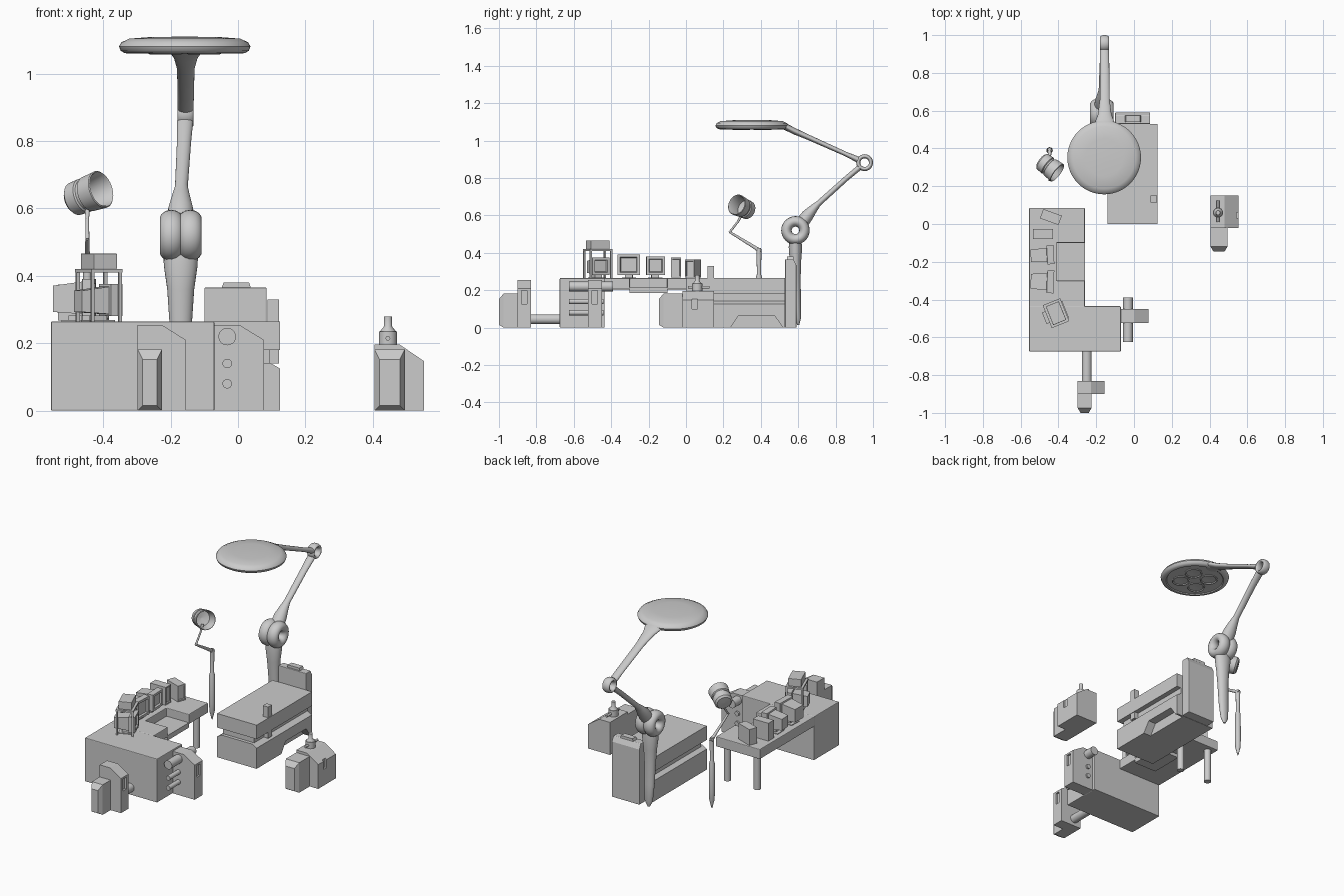
import bpy, bmesh, math
from mathutils import Vector, Matrix

if "Cube" in bpy.data.objects:
    bpy.data.objects.remove(bpy.data.objects["Cube"])


def make(name, verts, faces, smooth=False, bevel=0, mat=None):
    me = bpy.data.meshes.new(name)
    me.from_pydata([tuple(v) for v in verts], [], faces)
    bm = bmesh.new()
    bm.from_mesh(me)
    bmesh.ops.recalc_face_normals(bm, faces=bm.faces)
    bm.to_mesh(me)
    bm.free()
    ob = bpy.data.objects.new(name, me)
    bpy.context.collection.objects.link(ob)
    if mat:
        ob.matrix_world = mat
    if bevel:
        m = ob.modifiers.new("bevel", 'BEVEL')
        m.width, m.segments = bevel, 2
    if smooth:
        bpy.ops.object.select_all(action='DESELECT')
        bpy.context.view_layer.objects.active = ob
        ob.select_set(True)
        bpy.ops.object.shade_smooth_by_angle(angle=math.radians(40))
    return ob


def rings(name, loops, smooth=False, bevel=0, mat=None):
    """Skin a list of equal-length loops and cap both ends."""
    n = len(loops[0])
    f = [(i * n + j, i * n + (j + 1) % n, (i + 1) * n + (j + 1) % n, (i + 1) * n + j)
         for i in range(len(loops) - 1) for j in range(n)]
    f += [tuple(range(n)), tuple(range((len(loops) - 1) * n, len(loops) * n))]
    return make(name, [v for l in loops for v in l], f, smooth, bevel, mat)


def rect(x, y0, y1, z0, z1):
    return [(x, y0, z0), (x, y1, z0), (x, y1, z1), (x, y0, z1)]


def box(name, x0, x1, y0, y1, z0, z1, bevel=0, mat=None):
    return rings(name, [rect(x0, y0, y1, z0, z1), rect(x1, y0, y1, z0, z1)], False, bevel, mat)


def prism(name, pts, axis, a, b, bevel=0):
    """Extrude a 2D outline along an axis from a to b."""
    put = {'x': lambda p, c: (c, *p), 'y': lambda p, c: (p[0], c, p[1]), 'z': lambda p, c: (*p, c)}[axis]
    return rings(name, [[put(p, c) for p in pts] for c in (a, b)], False, bevel)


def loft(name, pts, n=24):
    """Tube through (x, y, z, half width, half depth) points."""
    P = [Vector(p[:3]) for p in pts]
    loops = []
    for i, p in enumerate(pts):
        t = (P[min(i + 1, len(P) - 1)] - P[max(i - 1, 0)]).normalized()
        u = Vector((1, 0, 0)) if abs(t.x) < .95 else Vector((0, 1, 0))
        u = (u - t * u.dot(t)).normalized()
        v = t.cross(u)
        loops.append([P[i] + u * p[3] * math.cos(a) + v * p[4] * math.sin(a)
                      for a in (2 * math.pi * k / n for k in range(n))])
    return rings(name, loops, True)


def lathe(name, profile, mat, n=40):
    """Revolve (radius, height) around local z."""
    loops = [[(r * math.cos(a), r * math.sin(a), z) for a in (2 * math.pi * k / n for k in range(n))]
             for r, z in profile]
    return rings(name, loops, True, 0, mat)


def rod(name, a, b, r, n=20):
    return loft(name, [(*a, r, r), (*b, r, r)], n)


def ring(name, c, big, small, sx):
    bpy.ops.mesh.primitive_torus_add(major_radius=big, minor_radius=small, major_segments=32,
                                     minor_segments=14, location=c, rotation=(0, math.pi / 2, 0))
    ob = bpy.context.object
    ob.name, ob.scale = name, (1, 1, sx)
    bpy.ops.object.shade_smooth_by_angle()


def cut(ob, cutter):
    m = ob.modifiers.new("cut", 'BOOLEAN')
    m.operation, m.object, m.solver = 'DIFFERENCE', cutter, 'EXACT'
    cutter.hide_render = True
    cutter.hide_set(True)


# L-shaped desk: pedestal block, wing slab with a sunken tray, two legs
box("desk_block", -.555, -.07, -.675, -.435, 0, .265, .004)
prism("desk_wing_top", [(-.555, .085), (-.26, .085), (-.26, -.10), (-.41, -.10), (-.41, -.30),
                        (-.26, -.30), (-.26, -.44), (-.555, -.44)], 'z', .205, .265, .004)
box("desk_tray", -.412, -.26, -.302, -.098, .185, .215)
for x in (-.51, -.31):
    rod("desk_leg", (x, .045, 0), (x, .045, .21), .02)

# Treatment bed: layered base, top slab, footboard, side post
base = prism("bed_base", [(-.14, 0), (.125, 0), (.125, .125), (.095, .142), (-.11, .142), (-.14, .125)],
             'y', 0, .53)
cut(base, prism("base_cutter", [(.23, -.01), (.28, .062), (.475, .062), (.525, -.01)], 'x', .075, .2))
box("bed_core", -.115, .095, .02, .53, .14, .185)
box("bed_top", -.14, .125, 0, .53, .18, .265)
box("side_post", .087, .122, .115, .15, .14, .33)
prism("headboard", [(.53, 0), (.59, 0), (.59, .335), (.575, .365), (.53, .365)], 'x', -.10, .085, .003)
prism("headboard_handle", [(-.05, .36), (.04, .36), (.033, .38), (-.043, .38)], 'y', .54, .575)


# Cabinets with sloped shoulder, a front hood and a side slot
def cabinet(name, x, y0, y1, h, drop, w, side=True):
    body = prism(name, [(x, 0), (x + w, 0), (x + w, h - drop), (x + w * .5, h), (x, h)], 'y', y0, y1)
    ym = y0 + (y1 - y0) * .3
    cut(body, box(name + "_slot_cutter", x + w - .012, x + w + .1, ym, ym + .03, h * .5, h * .78))


def hood(name, x0, x1, y0, y1, h):
    fr = [[(x0 + i, y, j), (x1 - i, y, j), (x1 - i, y, h - k), (x0 + i, y, h - k)]
          for y, i, j, k in ((y1, 0, 0, 0), (y0 + .025, 0, 0, 0), (y0, .015, .015, .03))]
    rings(name, fr)


cabinet("right_cabinet", .405, -.02, .15, .197, .05, .147)
hood("right_cabinet_hood", .405, .495, -.145, -.02, .182)
rod("valve_body", (.445, .06, .195), (.445, .06, .235), .027)
loft("valve_stem", [(.445, .06, .235, .024, .024), (.445, .06, .25, .012, .012), (.445, .06, .28, .012, .012)], 16)
rod("valve_handle", (.445, .01, .215), (.445, .125, .215), .007, 12)

cabinet("front_cabinet", -.298, -.90, -.83, .255, .045, .143)
hood("front_cabinet_hood", -.298, -.225, -1.0, -.90, .182)
rod("connecting_pipe", (-.25, -.84, .045), (-.25, -.67, .045), .026)

cabinet("side_cabinet", -.07, -.525, -.45, .255, .045, .147)
for z, r, back in ((.22, .026, -.39), (.14, .014, -.44), (.08, .014, -.44)):
    rod("side_cylinder", (-.032, -.625, z), (-.032, back, z), r)


# Desk electronics, screens facing +x
def place(x, y, deg):
    return Matrix.Translation((x, y, .263)) @ Matrix.Rotation(math.radians(deg), 4, 'Z')


def monitor(name, x, y, deg, w, h):
    m = place(x, y, deg)
    a, z0, z1 = w / 2, .018, .018 + h
    rings(name, [rect(-.065, -a * .65, a * .65, z0 + .012, z1 - .02), rect(.02, -a * .75, a * .75, z0 + .006, z1 - .008),
                 rect(.022, -a, a, z0, z1), rect(.058, -a, a, z0, z1),
                 rect(.058, -a + .014, a - .014, z0 + .014, z1 - .014),
                 rect(.048, -a + .018, a - .018, z0 + .018, z1 - .018)], False, 0, m)
    box(name + "_neck", -.02, .02, -.02, .02, .004, .02, 0, m)
    box(name + "_base", -.04, .04, -.036, .036, 0, .006, 0, m)


monitor("monitor_middle", -.482, -.165, 3, .10, .10)
monitor("monitor_large", -.482, -.305, -2, .12, .11)
monitor("monitor_rack", -.415, -.475, 22, .098, .095)
for nm, x, y, deg, h in (("speaker_end", -.44, .037, -20, .10), ("speaker", -.482, -.053, 0, .112)):
    m, a = place(x, y, deg), .026
    rings(nm, [rect(-.052, -a, a, .004, h), rect(.052, -a, a, .004, h),
               rect(.052, -a + .006, a - .006, .012, h - .008), rect(.046, -a + .008, a - .008, .014, h - .01)],
          False, 0, m)

# Rack standing over the last monitor
m = place(-.413, -.472, 22)
box("rack_shelf", -.05, .05, -.065, .065, .147, .157, 0, m)
box("rack_device", -.037, .037, -.053, .053, .157, .203, .002, m)
for sx in (-1, 1):
    for sy in (-1, 1):
        box("rack_post", sx * .044 - .005, sx * .044 + .005, sy * .059 - .005, sy * .059 + .005, 0, .15, 0, m)

# Large articulated lamp: lower arm, shoulder, forearm, elbow, upper arm, dish
X = -.17
loft("lamp_lower_arm", [(X, .60, .015, .008, .006), (X, .60, .05, .026, .015), (X, .592, .15, .031, .022),
                        (X, .587, .27, .034, .026), (X, .585, .36, .04, .031), (X, .585, .43, .05, .036),
                        (X, .585, .48, .052, .03)])
for s in (-1, 1):
    ring("lamp_shoulder", (X + s * .028, .585, .52), .048, .028, 1.25)
loft("lamp_forearm", [(X, .62, .56, .04, .035), (-.17, .65, .60, .037, .033), (-.169, .685, .64, .026, .022),
                      (-.168, .71, .665, .019, .015), (-.160, .86, .80, .021, .014), (-.157, .93, .858, .024, .015)])
ring("lamp_elbow", (-.156, .955, .882), .034, .011, 2.2)
loft("lamp_upper_arm", [(-.156, .92, .898, .024, .016), (-.155, .85, .93, .024, .012), (-.155, .66, 1.015, .026, .014),
                        (-.155, .58, 1.05, .036, .017), (-.155, .53, 1.075, .055, .018),
                        (-.155, .46, 1.085, .085, .016)])
lathe("lamp_dish", [(.005, .034), (.10, .033), (.165, .028), (.188, .017), (.195, .005), (.19, -.008),
                    (.178, -.015), (.165, -.016), (.16, -.011), (.005, -.011)],
      Matrix.Translation((-.158, .352, 1.076)), 56)
for k in range(4):
    a = math.pi / 4 + k * math.pi / 2
    lathe("lamp_lens", [(.048, .006), (.052, -.004), (.046, -.007), (.041, -.002), (.003, .001)],
          Matrix.Translation((-.158 + .08 * math.cos(a), .352 + .08 * math.sin(a), 1.064)), 28)

# Small cup lamp on a jointed stand
X = -.447
loft("cup_lamp_post", [(X, .39, .0, .003, .003), (X, .39, .05, .015, .015), (X, .39, .1, .017, .017),
                       (X, .39, .27, .016, .016), (X, .39, .285, .011, .011), (X, .39, .40, .013, .013),
                       (X, .39, .425, .012, .012)], 16)
loft("cup_lamp_arm", [(X, .40, .408, .011, .011), (X, .35, .44, .008, .009), (X, .232, .512, .006, .006)], 14)
loft("cup_lamp_stem", [(X, .232, .508, .006, .006), (X, .28, .57, .005, .006), (X, .30, .61, .009, .009)], 14)
q = Vector((.76, -.58, .28)).to_track_quat('Z', 'Y').to_matrix().to_4x4()
lathe("cup_lamp_head", [(.003, -.06), (.04, -.058), (.05, -.048), (.052, -.012), (.047, -.008), (.047, .0),
                        (.053, .004), (.057, .052), (.054, .055), (.05, .05), (.044, -.02), (.003, -.03)],
      Matrix.Translation((-.447, .302, .642)) @ q, 36)
